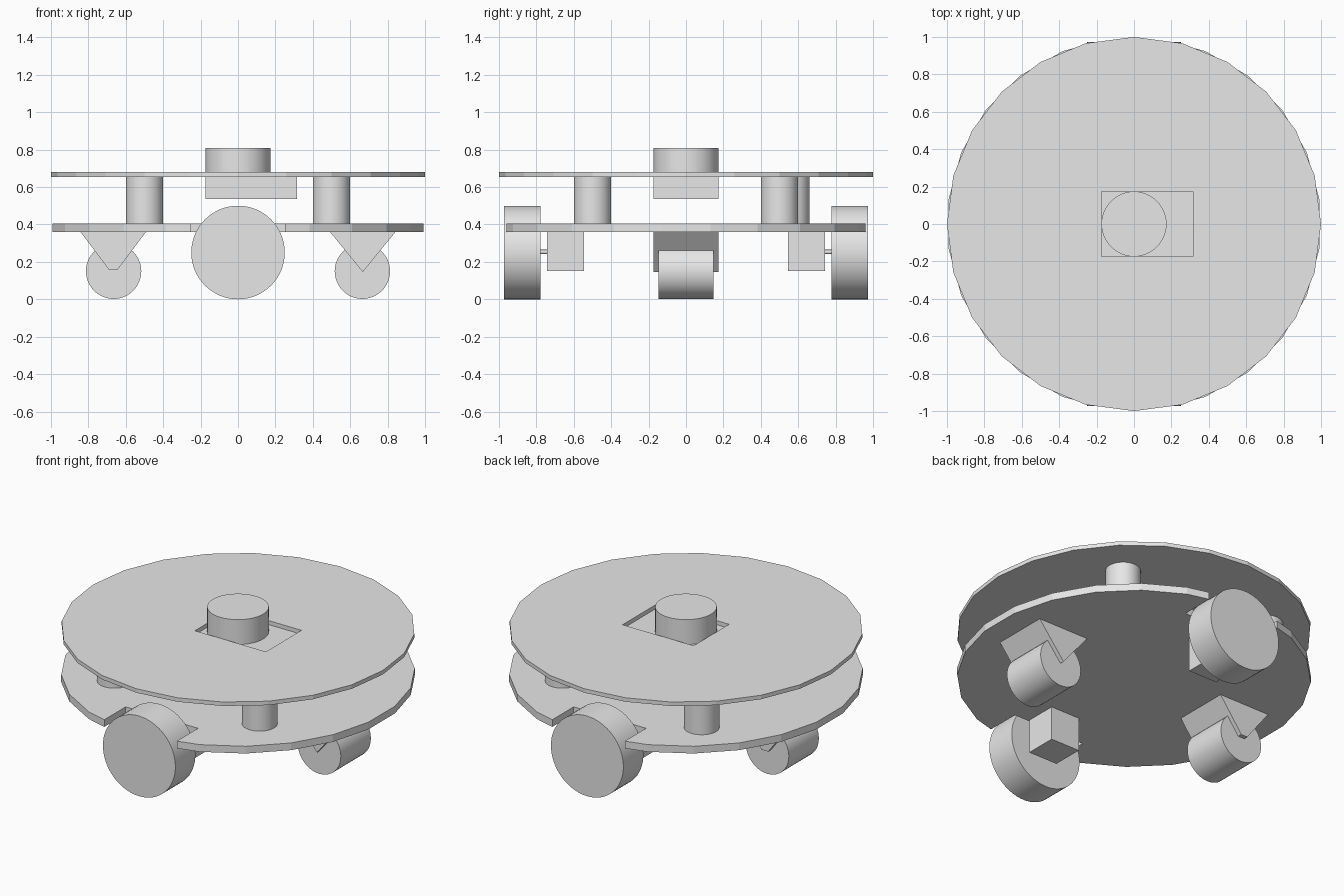
import bpy
import bmesh
import math
from mathutils import Matrix

start = bpy.data.objects.get("Cube")
if start:
    bpy.data.objects.remove(start, do_unlink=True)

grey = bpy.data.materials.new("plain grey")
grey.use_nodes = True
COLOUR = (0.8, 0.8, 0.8, 1.0)
grey.diffuse_color = COLOUR
grey.node_tree.nodes["Principled BSDF"].inputs["Base Color"].default_value = COLOUR


def finish(name, bm, smooth=False):
    bmesh.ops.recalc_face_normals(bm, faces=bm.faces)
    mesh = bpy.data.meshes.new(name)
    bm.to_mesh(mesh)
    bm.free()
    mesh.materials.append(grey)
    obj = bpy.data.objects.new(name, mesh)
    bpy.context.collection.objects.link(obj)
    bpy.ops.object.select_all(action="DESELECT")
    obj.select_set(True)
    bpy.context.view_layer.objects.active = obj
    if smooth:
        bpy.ops.object.shade_smooth_by_angle(angle=math.radians(30))
    return obj


def box(name, x, y, z):
    """Box from (low, high) ranges on each axis."""
    bm = bmesh.new()
    bmesh.ops.create_cube(bm, size=1)
    for v in bm.verts:
        v.co = [(lo + hi) / 2 + c * (hi - lo) for c, (lo, hi) in zip(v.co, (x, y, z))]
    return finish(name, bm)


def cylinder(name, radius, length, centre, sides=48, along_y=False, smooth=True, turn=0.0):
    bm = bmesh.new()
    rot = Matrix.Rotation(math.pi / 2, 4, "X") if along_y else Matrix.Rotation(turn, 4, "Z")
    bmesh.ops.create_cone(bm, cap_ends=True, segments=sides, radius1=radius,
                          radius2=radius, depth=length,
                          matrix=Matrix.Translation(centre) @ rot)
    return finish(name, bm, smooth)


def prism(name, profile, half_width):
    """Extrude an x-z profile along y."""
    bm = bmesh.new()
    face = bm.faces.new([bm.verts.new((x, -half_width, z)) for x, z in profile])
    grown = bmesh.ops.extrude_face_region(bm, geom=[face])["geom"]
    bmesh.ops.translate(bm, vec=(0, 2 * half_width, 0),
                        verts=[g for g in grown if isinstance(g, bmesh.types.BMVert)])
    return finish(name, bm)


def cut(obj, cutter):
    cutter.hide_render = True
    mod = obj.modifiers.new("cut", "BOOLEAN")
    mod.operation = "DIFFERENCE"
    mod.solver = "EXACT"
    mod.object = cutter
    bpy.ops.object.select_all(action="DESELECT")
    obj.select_set(True)
    bpy.context.view_layer.objects.active = obj
    bpy.ops.object.modifier_apply(modifier=mod.name)
    bpy.data.objects.remove(cutter, do_unlink=True)


# Upper deck with a rectangular opening
SENSOR_X, SENSOR_Y = (-0.175, 0.315), (-0.175, 0.175)
upper = cylinder("upper_deck", 1.0, 0.025, (0, 0, 0.6675), sides=24, smooth=False)
cut(upper, box("opening_cutter", SENSOR_X, SENSOR_Y, (0.6, 0.75)))

# Lower deck, turned half a facet, with a notch for each drive wheel
lower = cylinder("lower_deck", 1.0, 0.045, (0, 0, 0.3825), sides=24, smooth=False,
                 turn=math.pi / 24)
for y in ((-1.2, -0.75), (0.75, 1.2)):
    cut(lower, box("notch_cutter", (-0.25, 0.25), y, (0.3, 0.5)))

# Sensor body and turret
box("sensor_body", SENSOR_X, SENSOR_Y, (0.535, 0.655))
cylinder("sensor_turret", 0.174, 0.155, (0, 0, 0.7325))

# Posts between the decks
for x, y in ((-0.5, -0.5), (0.5, -0.5), (0.5, 0.5), (-0.5, 0.56)):
    cylinder("deck_post", 0.1, 0.25, (x, y, 0.53))

# Drive wheels, axles and motors
for label, s in (("front", -1), ("back", 1)):
    cylinder(label + "_drive_wheel", 0.25, 0.197, (0, s * 0.8755, 0.25), sides=64, along_y=True)
    cylinder(label + "_axle", 0.012, 0.06, (0, s * 0.76, 0.253), sides=16, along_y=True)
    mid = -s * 0.05
    box(label + "_motor", (mid - 0.1, mid + 0.1), sorted((s * 0.545, s * 0.742)), (0.15, 0.36))

# Casters: wedge brackets and rollers
for label, s in (("right", -1), ("left", 1)):
    mid = s * 0.667
    tip = [(mid - 0.022, 0.157), (mid + 0.022, 0.157)] if s < 0 else [(mid, 0.146)]
    prism(label + "_caster_bracket", [(mid + 0.175, 0.36), (mid - 0.175, 0.36)] + tip, 0.175)
    cylinder(label + "_caster_wheel", 0.148, 0.296, (s * 0.665, 0, 0.15), along_y=True)
